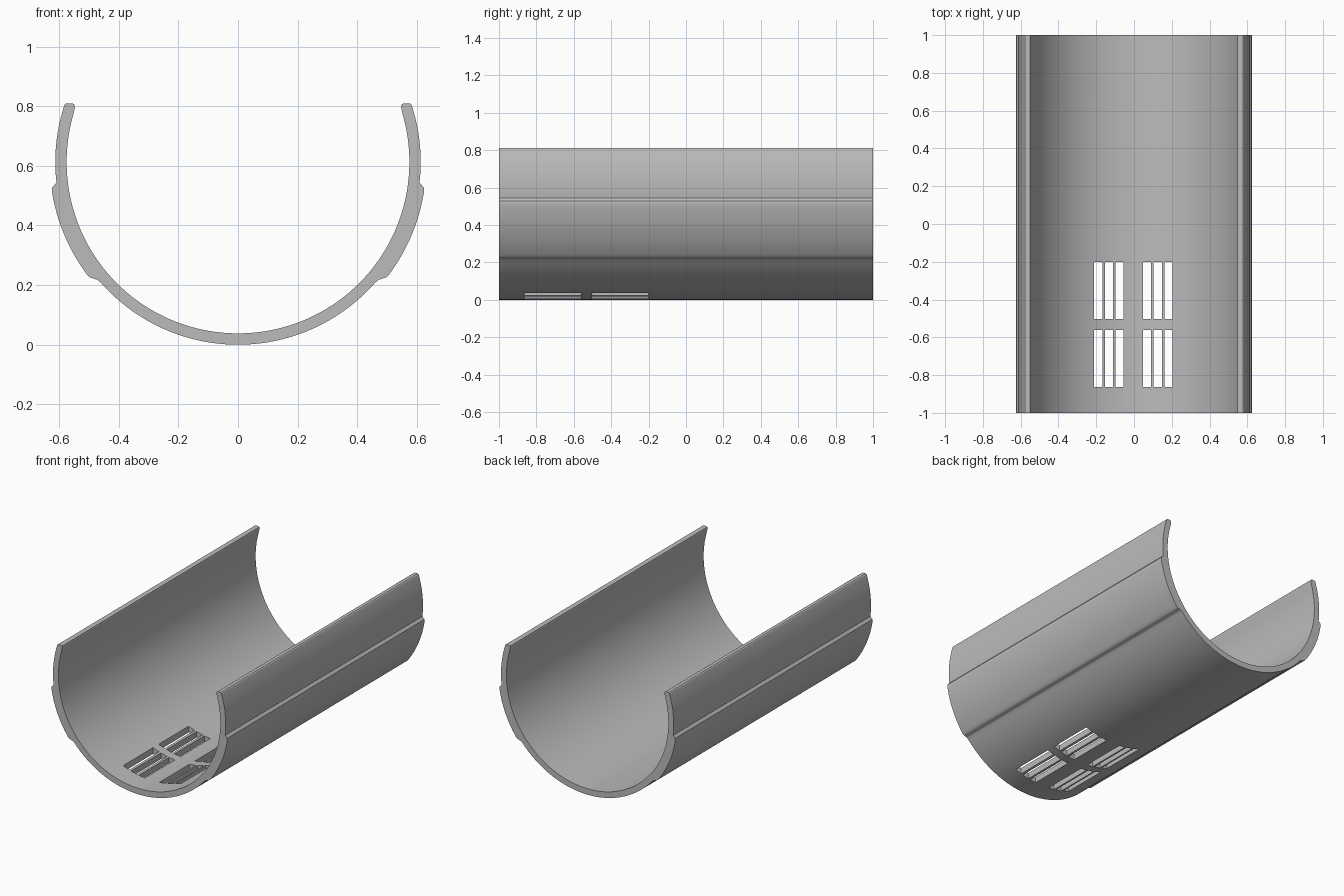
import bpy, bmesh, math
from mathutils import Matrix, Vector

cube = bpy.data.objects.get("Cube")
if cube:
    bpy.data.objects.remove(cube, do_unlink=True)

AXIS_Z, OUTER, INNER, TIP = 0.613, 0.613, 0.575, 107.5

grey = bpy.data.materials.new("grey_plastic")
grey.use_nodes = True
colour = (0.5, 0.5, 0.5, 1)
grey.diffuse_color = colour
grey.node_tree.nodes["Principled BSDF"].inputs["Base Color"].default_value = colour


def make_object(name, bm):
    bmesh.ops.recalc_face_normals(bm, faces=bm.faces)
    mesh = bpy.data.meshes.new(name)
    bm.to_mesh(mesh)
    bm.free()
    obj = bpy.data.objects.new(name, mesh)
    bpy.context.collection.objects.link(obj)
    mesh.materials.append(grey)
    return obj


# Outer radius by angle from the bottom: plain wall with a raised side band
band = [(0, OUTER), (48.6, OUTER), (50, 0.615), (51.9, 0.629), (53, 0.632),
        (81, 0.632), (82.2, 0.629), (83.5, OUTER), (TIP, OUTER)]


def outer_radius(angle):
    for (a0, r0), (a1, r1) in zip(band, band[1:]):
        if angle <= a1:
            return r0 + (r1 - r0) * (angle - a0) / (a1 - a0)
    return OUTER


def point(angle, radius):
    a = math.radians(angle)
    return Vector((radius * math.sin(a), 0, AXIS_Z - radius * math.cos(a)))


# Half section as inner/outer pairs, closed by a softened lip
angles = sorted({float(a) for a in range(0, 107, 2)} | {float(k[0]) for k in band})
half = [(point(a, INNER), point(a, outer_radius(a))) for a in angles]
half[-1] = (Vector((0.547, 0, 0.797)), Vector((0.585, 0, 0.797)))
half.append((Vector((0.549, 0, 0.806)), Vector((0.582, 0, 0.806))))
half.append((Vector((0.556, 0, 0.81)), Vector((0.577, 0, 0.81))))


def mirrored(p):
    return Vector((-p.x, p.y, p.z))


section = [(mirrored(i), mirrored(o)) for i, o in reversed(half[1:])] + half

# Trough shell, extruded front to back
bm = bmesh.new()
pairs = [[bm.verts.new(p + Vector((0, -1, 0))) for p in pair] for pair in section]
faces = [bm.faces.new((a[0], a[1], b[1], b[0])) for a, b in zip(pairs, pairs[1:])]
result = bmesh.ops.extrude_face_region(bm, geom=faces, use_keep_orig=True)
moved = [v for v in result["geom"] if isinstance(v, bmesh.types.BMVert)]
bmesh.ops.translate(bm, verts=moved, vec=(0, 2, 0))
shell = make_object("trough_shell", bm)

# Vent slots: two groups of three across, two rows along
bm = bmesh.new()
for group_x in (-0.1325, 0.1255):
    for step in (-1, 0, 1):
        for row_y in (-0.352, -0.712):
            place = Matrix.Translation((group_x + step * 0.0565, row_y, 0.02))
            size = Matrix.Diagonal((0.043, 0.303, 0.3, 1))
            bmesh.ops.create_cube(bm, size=1, matrix=place @ size)
cutter = make_object("vent_cutter", bm)
cutter.hide_render = True

cut = shell.modifiers.new("vents", "BOOLEAN")
cut.operation = "DIFFERENCE"
cut.solver = "EXACT"
cut.object = cutter
bpy.ops.object.select_all(action="DESELECT")
shell.select_set(True)
bpy.context.view_layer.objects.active = shell
bpy.ops.object.modifier_apply(modifier=cut.name)
bpy.data.objects.remove(cutter, do_unlink=True)
bpy.ops.object.shade_smooth_by_angle(angle=math.radians(15))
